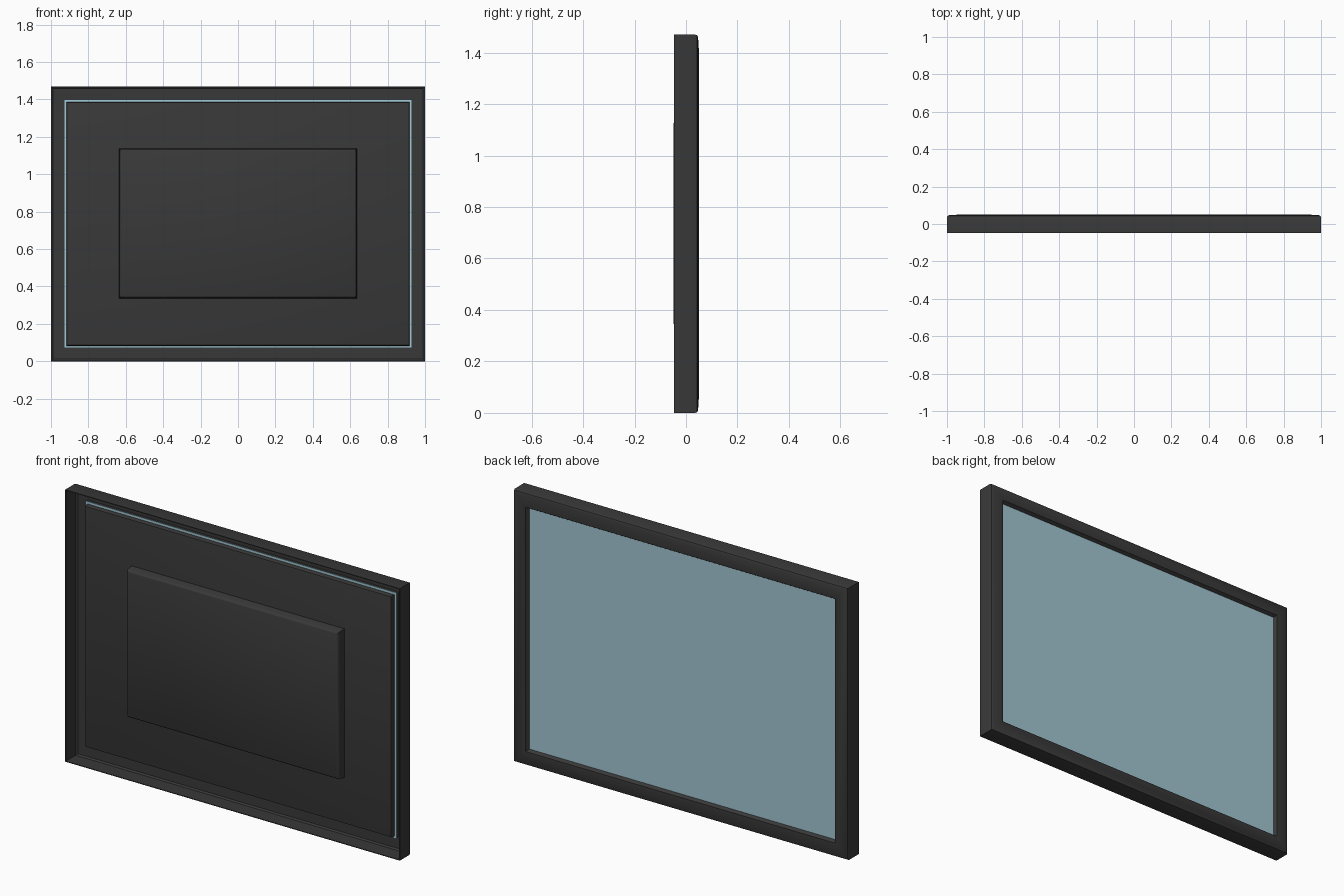
import bpy, bmesh

if "Cube" in bpy.data.objects:
    bpy.data.objects.remove(bpy.data.objects["Cube"])

W, H = 1.0, 1.47  # half width, full height


def material(name, color):
    m = bpy.data.materials.new(name)
    m.diffuse_color = color
    m.use_nodes = True
    m.node_tree.nodes["Principled BSDF"].inputs["Base Color"].default_value = m.diffuse_color
    return m


dark = material("dark_plastic", (0.04, 0.04, 0.04, 1))
glass = material("pale_blue", (0.36, 0.57, 0.65, 1))


def ring_object(name, rings, mat, closed=False, angle=0.6):
    """Bridge rectangular rings (half width, z low, z high, y) into a mesh."""
    bm = bmesh.new()
    loops = []
    for hw, z0, z1, y in rings:
        corners = [(-hw, z0), (hw, z0), (hw, z1), (-hw, z1)]
        loops.append([bm.verts.new((x, y, z)) for x, z in corners])
    pairs = list(zip(loops, loops[1:]))
    if closed:
        pairs.append((loops[-1], loops[0]))
    else:
        bm.faces.new(loops[0])
        bm.faces.new(loops[-1])
    for a, b in pairs:
        for i in range(4):
            j = (i + 1) % 4
            bm.faces.new((a[i], a[j], b[j], b[i]))
    bmesh.ops.recalc_face_normals(bm, faces=bm.faces)
    me = bpy.data.meshes.new(name)
    bm.to_mesh(me)
    bm.free()
    ob = bpy.data.objects.new(name, me)
    bpy.context.collection.objects.link(ob)
    me.materials.append(mat)
    bpy.context.view_layer.objects.active = ob
    ob.select_set(True)
    bpy.ops.object.shade_smooth_by_angle(angle=angle)
    ob.select_set(False)
    return ob


def inset(d, y):
    return (W - d, d, H - d, y)


# Thin-walled bezel: outer skin, lip around the screen, then inner skin
bezel = [(0.0, -0.047), (0.0, 0.036), (0.003, 0.043), (0.010, 0.047),
         (0.060, 0.050), (0.075, 0.048), (0.085, 0.031), (0.082, 0.031),
         (0.072, 0.045), (0.012, 0.043), (0.004, 0.036), (0.004, -0.047)]
ring_object("bezel", [inset(d, y) for d, y in bezel], dark, closed=True)

# Screen pane resting inside the lip
ring_object("screen", [inset(0.070, 0.026), inset(0.070, 0.031)], glass)

# Back cover with softened edges
cover = [(0.083, 0.026), (0.083, 0.008), (0.086, 0.002), (0.092, 0.0)]
ring_object("back_cover", [inset(d, y) for d, y in cover], dark)

# Raised housing in the middle of the back
housing = [(0.0, 0.002), (0.004, -0.040), (0.008, -0.046), (0.014, -0.049)]
ring_object("rear_housing",
            [(0.637 - d, 0.335 + d, 1.138 - d, y) for d, y in housing], dark)
